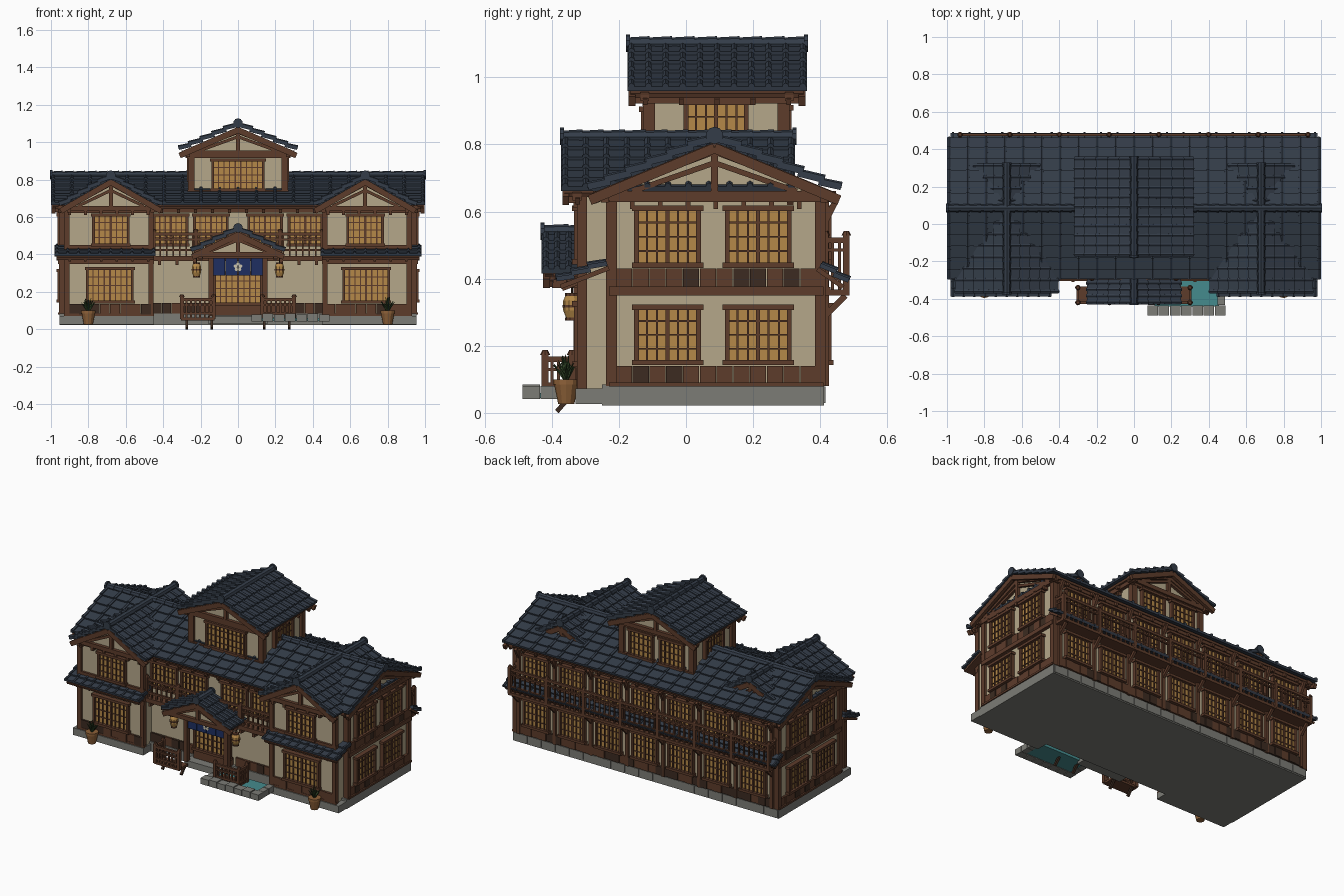
import bpy, bmesh, math, random
from mathutils import Matrix, Vector as V

if "Cube" in bpy.data.objects:
    bpy.data.objects.remove(bpy.data.objects["Cube"])
random.seed(4)
T, I = Matrix.Translation, Matrix.Identity(4)
Rz = lambda a: Matrix.Rotation(math.radians(a), 4, 'Z')
COL = dict(tile=(.034, .046, .066), plaster=(.46, .39, .255), wood=(.11, .045, .024), dark=(.045, .024, .015),
           paper=(.46, .25, .065), cloth=(.013, .028, .12), stone=(.2, .2, .18), water=(.06, .26, .27),
           clay=(.27, .12, .04), leaf=(.03, .06, .02), pale=(.6, .55, .42))
MATS, PARTS = {}, {}
for k, c in COL.items():
    MATS[k] = bpy.data.materials.new(k)
    MATS[k].diffuse_color = (*c, 1)


def bm_of(name, mat):
    return PARTS.setdefault((name, mat), bmesh.new())


def box(n, m, x0, x1, y0, y1, z0, z1, M=I):
    S = Matrix.Diagonal((x1 - x0, y1 - y0, z1 - z0, 1))
    bmesh.ops.create_cube(bm_of(n, m), size=1, matrix=M @ T(((x0+x1)/2, (y0+y1)/2, (z0+z1)/2)) @ S)


def beam(n, m, p, q, w, h, M=I):
    p, q = V(p), V(q)
    d = (q - p).normalized()
    side = (V((0, 1, 0)) if abs(d.z) > .99 else V((0, 0, 1))).cross(d).normalized()
    R = Matrix((d, side, d.cross(side))).transposed().to_4x4()
    S = Matrix.Diagonal(((q - p).length, w, h, 1))
    bmesh.ops.create_cube(bm_of(n, m), size=1, matrix=M @ T((p + q) / 2) @ R @ S)


def cyl(n, m, p, q, r1, r2=None, sides=8, M=I):
    p, q = V(p), V(q)
    R = (q - p).to_track_quat('Z', 'Y').to_matrix().to_4x4()
    bmesh.ops.create_cone(bm_of(n, m), cap_ends=True, segments=sides, radius1=r1, radius2=r1 if r2 is None else r2,
                          depth=(q - p).length, matrix=M @ T((p + q) / 2) @ R)


# one tiled slope: ridge along local y, falling from a=(x,z) to b=(x,z)
def slope(n, M, a, b, y0, y1, nc, nr, r=.009):
    A, B, ym = V((a[0], 0, a[1])), V((b[0], 0, b[1])), (y0 + y1) / 2
    nrm = V((-(B - A).z, 0, (B - A).x)).normalized()
    if nrm.z < 0:
        nrm = -nrm
    at = lambda v, y: V((v.x, y, v.z))
    for k in range(nc):
        P, Q = A.lerp(B, k / nc), A.lerp(B, min((k + 1) / nc + .03, 1)) + nrm * .012
        beam(n + "_tiles", 'tile', at(P, ym), at(Q, ym), y1 - y0, .014, M)
        for j in range(nr + 1):
            y = y0 + .012 + (y1 - y0 - .024) * j / nr
            cyl(n + "_tile_ribs", 'tile', at(P + nrm * .008, y), at(Q + nrm * .008, y), r, r * 1.15, 6, M)
    u = -nrm * .014
    beam(n + "_boards", 'wood', at(A + u, ym), at(A.lerp(B, .98) + u, ym), y1 - y0 - .02, .014, M)


# full gable roof with ridge, barge boards, truss ends, rafter tails
def gable(n, M, y0, y1, s, zr, ze, nc, nr, in0, in1):
    for sx in (-1, 1):
        slope(n, M, (0, zr), (sx * s, ze), y0, y1, nc, nr)
        for y in (y0 + .014, y1 - .014):
            beam(n + "_barge_boards", 'wood', (0, y, zr - .026), (sx * s, y, ze - .026), .02, .03, M)
        N = max(3, int((y1 - y0) / .09))
        for j in range(N):
            y = y0 + (y1 - y0) * (j + .5) / N
            beam(n + "_rafters", 'wood', (sx * s * .7, y, ze + .3 * (zr - ze) - .034), (sx * s * .97, y, ze - .028), .014, .02, M)
        beam(n + "_eave_beam", 'wood', (sx * (s - .045), y0 + .02, ze - .02), (sx * (s - .045), y1 - .02, ze - .02), .022, .026, M)
    L = int((y1 - y0) / .06)
    for j in range(L):
        f = (y1 - y0) / L
        cyl(n + "_ridge_tiles", 'tile', (0, y0 + f * j, zr + .01), (0, y0 + f * (j + 1), zr + .01), .019, .023, 8, M)
    for y in (y0 - .004, y1 - .008):
        cyl(n + "_ridge_caps", 'tile', (0, y, zr + .012), (0, y + .012, zr + .012), .026, None, 10, M)
    bm, h = bm_of(n + "_gable_wall", 'plaster'), s - .04
    tri = [[bm.verts.new(M @ V((x, y, z))) for x, z in ((-h, ze - .013), (h, ze - .013), (0, zr - .03))] for y in (y0 + in0, y1 - in1)]
    bm.faces.new(tri[0]), bm.faces.new(tri[1][::-1])
    for i in range(3):
        k = (i + 1) % 3
        bm.faces.new((tri[0][k], tri[0][i], tri[1][i], tri[1][k]))
    for y in (y0 + in0 - .008, y1 - in1 + .008):
        beam(n + "_truss", 'wood', (-s + .01, y, ze - .012), (s - .01, y, ze - .012), .026, .026, M)
        beam(n + "_truss", 'wood', (0, y, ze), (0, y, zr - .02), .022, .024, M)
        for sx in (-1, 1):
            beam(n + "_truss", 'wood', (sx * s * .66, y, ze), (0, y, ze + .55 * (zr - ze)), .018, .016, M)
            beam(n + "_truss", 'wood', (sx * h, y, ze - .005), (0, y, zr - .035), .02, .02, M)


# lattice window on a wall plane: local x along wall, -y outward
def window(n, M, u, w, z0, z1):
    a, b = u - w / 2, u + w / 2
    box(n + "_paper", 'paper', a, b, -.01, .004, z0, z1, M)
    for z in (z0, z1):
        box(n + "_frame", 'wood', a - .014, b + .014, -.03, 0, z - .008, z + .008, M)
    for x in (a, b):
        box(n + "_frame", 'wood', x - .007, x + .007, -.024, 0, z0, z1, M)
    k = max(3, round(w / .03))
    for i in range(1, k):
        x, t = a + w * i / k, .006 if 2 * i == k else .003
        box(n + "_lattice", 'wood', x - t, x + t, -.018, 0, z0, z1, M)
    for i in (1, 2, 3):
        z = z0 + (z1 - z0) * i / 4
        box(n + "_lattice", 'wood', a, b, -.015, 0, z - .0025, z + .0025, M)


def dado(M, u0, u1, z0, z1):
    k = max(2, round((u1 - u0) / .052))
    for i in range(k):
        f = (u1 - u0) / k
        box("wall_boards", 'dark' if random.random() < .3 else 'wood', u0 + f*i + .001, u0 + f*(i+1) - .001, -.012 - .004 * (i % 2), 0, z0, z1, M)


def railing(n, p, q, z0, z1, k, posts=2):
    p, q = V((*p, 0)), V((*q, 0))
    up = lambda v, z: V((v.x, v.y, z))
    for z, h in ((z1 - .015, .016), (z0 + .25 * (z1 - z0), .012), (z1 - .045, .009)):
        beam(n, 'wood', up(p, z), up(q, z), .014, h)
    for i in range(1, k):
        v = p.lerp(q, i / k)
        beam(n, 'wood', up(v, z0), up(v, z1 - .02), .009, .009)
    for i in range(posts):
        v = p.lerp(q, i / (posts - 1))
        beam(n, 'wood', up(v, z0), up(v, z1), .02, .02)
        cyl(n, 'wood', up(v, z1 - .002), up(v, z1 + .012), .015, .008)


# foundation and walls
box("foundation", 'stone', -.955, .955, -.25, .412, .022, .085)
for i in range(19):
    box("foundation_stones", 'stone', -.95 + i * .1, -.853 + i * .1, .408, .416, .03, .078)
box("main_walls", 'plaster', -.94, .94, -.23, .41, .08, .65)
box("tower_walls", 'plaster', -.25, .25, -.11, .29, .68, .945)
FR, BK = T((0, -.23, 0)), T((0, .41, 0)) @ Rz(180)
SIDES = [T((.94, 0, 0)) @ Rz(90), T((-.94, 0, 0)) @ Rz(-90)]
# roofs
gable("main_roof", T((0, .085, 0)) @ Rz(-90), -1, 1, .372, .815, .66, 6, 20, .06, .06)
gable("tower_roof", T((0, 0, 0)), -.175, .36, .312, 1.09, .955, 5, 10, .06, .06)
gable("porch_roof", I, -.43, -.27, .245, .53, .412, 4, 4, .03, .02)
slope("back_pent_roof", Rz(90), (.4, .44), (.478, .385), -.98, .98, 2, 22, .006)
# middle front: windows, boards and posts
for u in (-.36, -.145, .145, .36):
    window("front_upper_window", FR, u, .175, .45, .61)
for s in (-1, 1):
    dado(FR, min(s * .15, s * .46), max(s * .15, s * .46), .085, .14)
box("front_beams", 'wood', -.46, .46, -.25, -.23, .625, .65)
box("front_balcony_floor", 'wood', -.46, .46, -.305, -.23, .365, .392)
for i in range(10):
    x = -.42 + i * .84 / 9
    box("front_balcony_joists", 'wood', x - .008, x + .008, -.31, -.23, .345, .366)
railing("front_balcony_railing", (-.45, -.29), (.45, -.29), .39, .525, 26, 5)
# two front wings
for s in (-1, 1):
    X = lambda a, b: (min(s * a, s * b), max(s * a, s * b))
    c = s * .685
    W = T((c, -.31, 0))
    box("wing_walls", 'plaster', *X(.46, .92), -.31, -.2, .07, .65)
    box("wing_foundation", 'stone', *X(.45, .955), -.33, -.24, .026, .072)
    gable("wing_roof", T((s * .68, 0, 0)), -.372, .325, .268, .812, .658, 5, 11, .055, .03)
    slope("wing_pent_roof", Rz(-90), (.235, .445), (.382, .388), *X(.44, .98), 3, 9, .007)
    window("wing_lower_window", W, 0, .24, .145, .325)
    window("wing_upper_window", W, -s * .005, .185, .45, .61)
    dado(W, -.22, .22, .078, .135)
    for x in (.465, .915):
        box("wing_posts", 'wood', *X(x - .013, x + .013), -.325, -.295, .07, .65)
    for z in (.075, .36, .44, .632):
        box("wing_beams", 'wood', *X(.45, .93), -.324, -.3, z - .01, z + .01)
    for i in range(6):
        x = s * (.48 + i * .084)
        beam("wing_pent_brackets", 'wood', (x, -.31, .395), (x, -.37, .372), .013, .018)
        box("wing_eave_blocks", 'wood', x - .008, x + .008, -.335, -.31, .61, .632)
    for y in (-.222, .4):
        box("corner_posts", 'wood', *X(.925, .957), y - .016, y + .016, .08, .655)
# side walls
for M, d in zip(SIDES, (1, -1)):
    for u in (-.055, .215):
        window("side_lower_window", M, d * u, .185, .15, .315)
        window("side_upper_window", M, d * u, .185, .44, .61)
    a, b = sorted((-.21 * d, .39 * d))
    for z in (.085, .375):
        dado(M, a, b, z, z + .055)
    for z, h in ((.085, .006), (.363, .013), (.64, .012)):
        box("side_beams", 'wood', min(-.23*d, .41*d), max(-.23*d, .41*d), -.022, 0, z - h, z + h, M)
    for i in range(7):
        u = d * (-.16 + i * .083)
        box("side_eave_blocks", 'wood', u - .007, u + .007, -.03, 0, .608, .63, M)
# back wall with long balcony
for i in range(7):
    u = -.78 + i * .26
    window("back_lower_window", BK, u, .17, .15, .32)
    window("back_upper_window", BK, u, .17, .45, .61)
for i in range(8):
    x = -.91 + i * .26
    box("back_posts", 'wood', x - .011, x + .011, .41, .426, .08, .65)
    beam("back_eave_struts", 'wood', (x, .415, .57), (x, .45, .64), .016, .018)
    beam("back_balcony_struts", 'wood', (x, .415, .29), (x, .475, .35), .016, .018)
dado(BK, -.92, .92, .085, .14)
dado(BK, -.92, .92, .38, .43)
for z in (.363, .64):
    box("back_beams", 'wood', -.94, .94, .41, .43, z - .012, z + .012)
box("back_balcony_floor", 'wood', -.94, .94, .41, .487, .35, .368)
railing("back_balcony_railing", (-.93, .478), (.93, .478), .36, .53, 52, 8)
for s in (-1, 1):
    railing("back_balcony_railing", (s * .93, .415), (s * .93, .478), .36, .53, 3)
# tower details
TF, TB = T((0, -.11, 0)), T((0, .29, 0)) @ Rz(180)
window("tower_window", TF, 0, .27, .745, .905)
for u in (-.11, .11):
    window("tower_window", TB, u, .16, .745, .91)
for s in (-1, 1):
    window("tower_window", T((s * .25, 0, 0)) @ Rz(s * 90), s * .09, .18, .755, .925)
    for y in (-.11, .29):
        box("tower_posts", 'wood', s * .25 - .018, s * .25 + .018, y - .018, y + .018, .68, .945)
for y in (-.118, .298):
    for z in (.735, .925):
        box("tower_beams", 'wood', -.27, .27, y - .012, y + .012, z - .01, z + .01)
# entrance: door, posts, curtain, flower, lanterns
window("entrance_door", T((0, -.25, 0)), 0, .25, .135, .3)
box("door_base", 'wood', -.13, .13, -.27, -.22, .075, .13)
box("door_step", 'stone', -.16, .16, -.32, -.24, .03, .072)
box("door_lintel", 'wood', -.2, .2, -.345, -.31, .378, .398)
for s in (-1, 1):
    box("entrance_posts", 'wood', s*.145 - .013, s*.145 + .013, -.335, -.305, .07, .4)
    box("porch_side_beams", 'wood', s*.2 - .012, s*.2 + .012, -.4, -.23, .372, .396)
    cyl("lantern_cords", 'dark', (s*.222, -.34, .35), (s*.222, -.34, .4), .003)
    for z0, z1, a, b in ((.285, .305, .018, .026), (.305, .335, .026, .026), (.335, .352, .026, .018)):
        cyl("lanterns", 'paper', (s*.222, -.34, z0), (s*.222, -.34, z1), a, b, 10)
    for z in (.28, .353, .318):
        cyl("lantern_rings", 'wood', (s*.222, -.34, z - .004), (s*.222, -.34, z + .004), .028 if z == .318 else .02, None, 10)
for i in range(4):
    box("door_curtain", 'cloth', -.135 + i*.0685, -.07 + i*.0685, -.326, -.32, .288, .378)
for i in range(5):
    a = math.radians(90 + 72 * i)
    p = V((.015 * math.cos(a), -.327, .333 + .015 * math.sin(a)))
    cyl("curtain_flower", 'pale', p, p + V((0, -.003, 0)), .0095)
# small railed decks either side of the door
for s in (-1, 1):
    box("deck", 'wood', min(s*.125, s*.305), max(s*.125, s*.305), -.425, -.335, .048, .062)
    railing("deck_railing", (s*.13, -.42), (s*.3, -.42), .055, .175, 7)
    railing("deck_railing", (s*.3, -.42), (s*.3, -.34), .055, .175, 4)
    for x in (.14, .275):
        beam("deck_legs", 'dark', (s*x, -.385, 0.004), (s*x, -.345, .05), .014, .014)
# pond with stone edge
box("pond_water", 'water', .11, .455, -.44, -.3, .045, .06)
for i in range(7):
    box("pond_stones", 'stone', .072 + i*.06, .128 + i*.06, -.488, -.435, .042, .08 + .004 * (i % 2))
for i in range(2):
    box("pond_stones", 'stone', .447, .487, -.433 + i*.055, -.382 + i*.055, .042, .08)
    box("pond_stones", 'stone', .074, .112, -.433 + i*.055, -.382 + i*.055, .042, .074)
# potted plants
for s in (-1, 1):
    c = V((s * .8, -.357, 0))
    for z0, z1, a, b in ((.026, .085, .024, .036), (.085, .1, .039, .039)):
        cyl("plant_pots", 'clay', c + V((0, 0, z0)), c + V((0, 0, z1)), a, b, 12)
    for i in range(20):
        a, t = i * 2.4, random.uniform(.008, .04)
        cyl("plant_leaves", 'leaf', c + V((0, 0, .098)), c + V((t*math.cos(a), t*math.sin(a), .182 - t)), .007, .001, 4)
# turn the collected parts into objects
for (n, m), bm in PARTS.items():
    name = n if n not in bpy.data.objects else n + "_" + m
    me = bpy.data.meshes.new(name)
    bmesh.ops.recalc_face_normals(bm, faces=bm.faces)
    bm.to_mesh(me)
    bm.free()
    me.materials.append(MATS[m])
    bpy.context.collection.objects.link(bpy.data.objects.new(name, me))

for m in bpy.data.materials:
    if m.users and not m.is_grease_pencil:
        m.use_nodes = True
        m.node_tree.nodes["Principled BSDF"].inputs["Base Color"].default_value = m.diffuse_color
